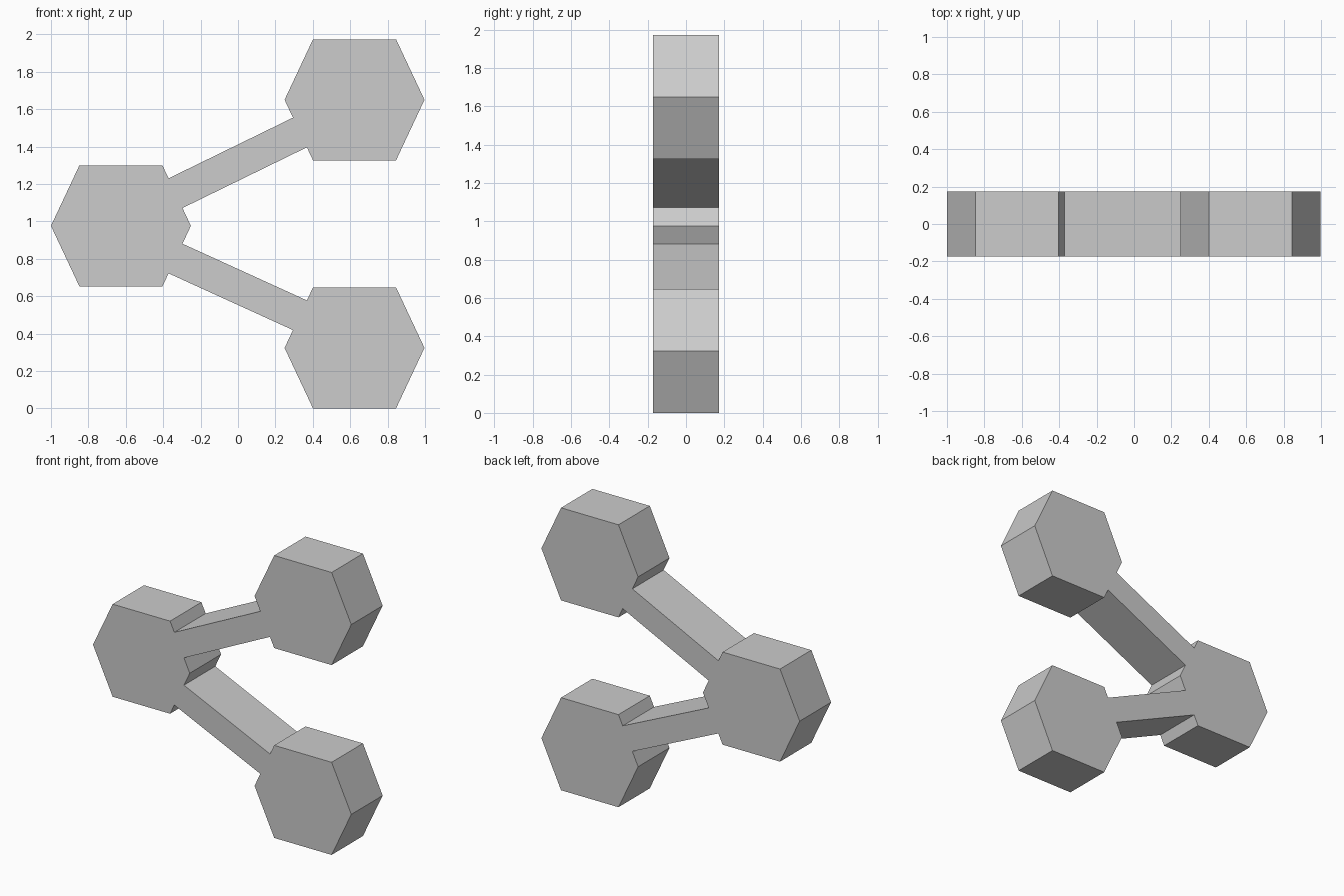
import bpy
import bmesh
from mathutils import Vector

default_cube = bpy.data.objects.get("Cube")
if default_cube:
    bpy.data.objects.remove(default_cube, do_unlink=True)

HALF_DEPTH = 0.173
TIP, FLAT, RISE = 0.374, 0.222, 0.3235  # hexagon half sizes

grey = bpy.data.materials.new("light grey")
colour = (0.604, 0.604, 0.604, 1.0)
grey.diffuse_color = colour
grey.use_nodes = True
grey.node_tree.nodes["Principled BSDF"].inputs["Base Color"].default_value = colour


def slab(name, outline):
    """Extrude an (x, z) outline through the full depth."""
    bm = bmesh.new()
    face = bm.faces.new([bm.verts.new((x, -HALF_DEPTH, z)) for x, z in outline])
    extruded = bmesh.ops.extrude_face_region(bm, geom=[face])["geom"]
    back = [v for v in extruded if isinstance(v, bmesh.types.BMVert)]
    bmesh.ops.translate(bm, verts=back, vec=(0, 2 * HALF_DEPTH, 0))
    bmesh.ops.recalc_face_normals(bm, faces=bm.faces[:])
    mesh = bpy.data.meshes.new(name)
    bm.to_mesh(mesh)
    bm.free()
    mesh.materials.append(grey)
    obj = bpy.data.objects.new(name, mesh)
    bpy.context.collection.objects.link(obj)


def hexagon(centre):
    steps = ((TIP, 0), (FLAT, RISE), (-FLAT, RISE), (-TIP, 0), (-FLAT, -RISE), (FLAT, -RISE))
    return [centre + Vector(s) for s in steps]


# Three hexagonal nodes
hub = Vector((-0.626, 0.976))
ends = {"upper": Vector((0.623, 1.650)), "lower": Vector((0.623, RISE))}
slab("hub_node", hexagon(hub))
for name, centre in ends.items():
    slab(name + "_node", hexagon(centre))

# Connecting arms, ending flush on the slanted sides of the nodes
for name, centre in ends.items():
    side = 1 if name == "upper" else -1
    hub_flat, hub_tip = hub + Vector((FLAT, side * RISE)), hub + Vector((TIP, 0))
    end_tip, end_flat = centre - Vector((TIP, 0)), centre - Vector((FLAT, side * RISE))
    slab(name + "_arm", [
        hub_flat.lerp(hub_tip, 0.215), hub_flat.lerp(hub_tip, 0.705),
        end_tip.lerp(end_flat, 0.785), end_tip.lerp(end_flat, 0.295)])
